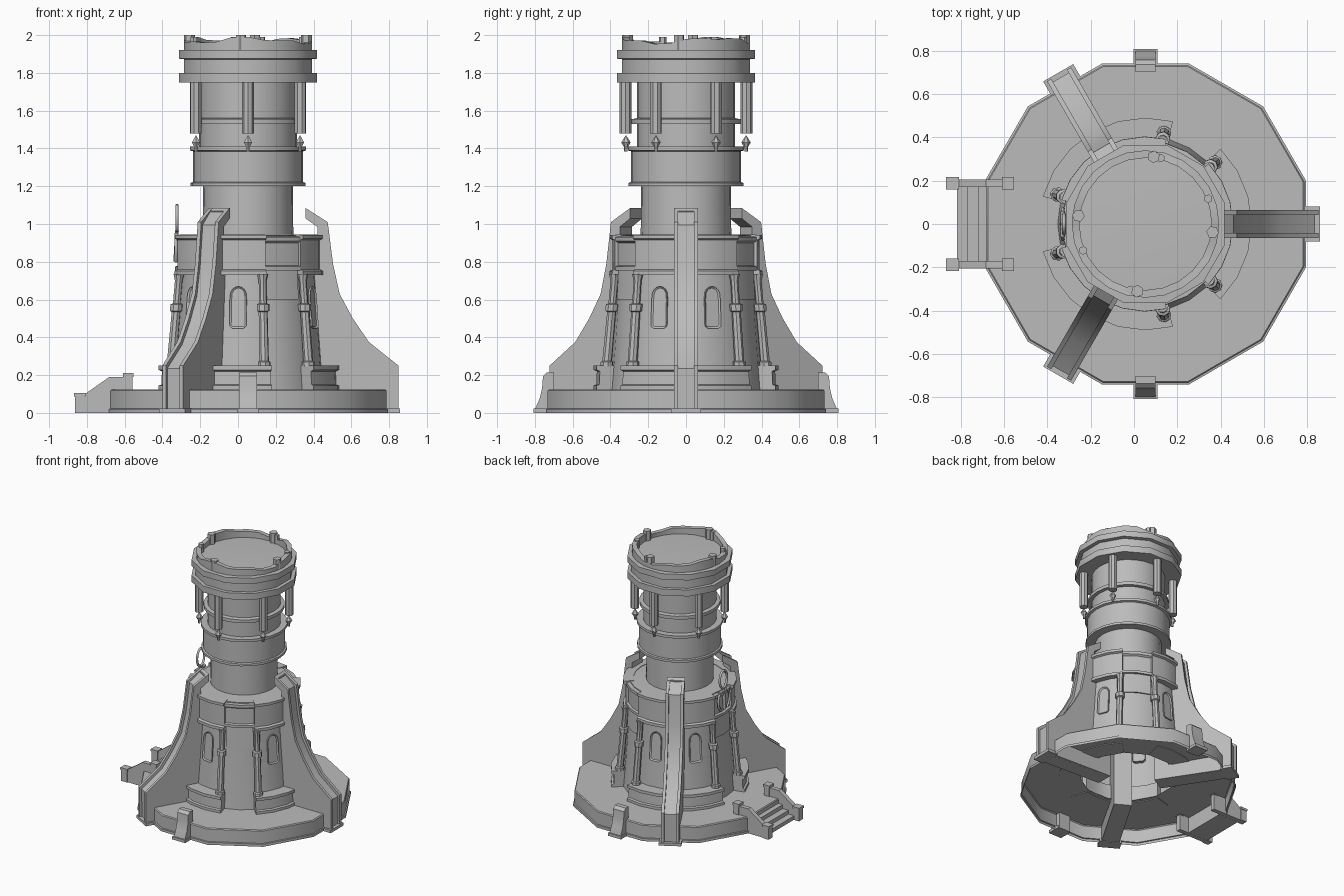
import bpy, bmesh, math
from mathutils import Matrix, Vector

CX = 0.053                       # tower axis offset along x
cube = bpy.data.objects.get("Cube")
if cube:
    bpy.data.objects.remove(cube, do_unlink=True)

stone = bpy.data.materials.new("grey_stone")
stone.use_nodes = True
GREY = (0.5, 0.5, 0.5, 1)
stone.diffuse_color = GREY
stone.node_tree.nodes["Principled BSDF"].inputs["Base Color"].default_value = GREY


def finish(name, bm, angle=0.0, smooth=35):
    """Turn the part about the tower axis and add it to the scene."""
    bmesh.ops.recalc_face_normals(bm, faces=bm.faces)
    bm.transform(Matrix.Translation((CX, 0, 0)) @ Matrix.Rotation(math.radians(angle), 4, 'Z'))
    me = bpy.data.meshes.new(name)
    bm.to_mesh(me)
    bm.free()
    me.materials.append(stone)
    ob = bpy.data.objects.new(name, me)
    bpy.context.collection.objects.link(ob)
    bpy.ops.object.select_all(action='DESELECT')
    ob.select_set(True)
    bpy.context.view_layer.objects.active = ob
    bpy.ops.object.shade_smooth_by_angle(angle=math.radians(smooth))
    return ob


def lathe(name, profile, segs, start=0.0, sweep=360.0, angle=0.0, top=False):
    """Revolve (radius, z) points; a partial sweep takes a closed profile with end caps."""
    bm = bmesh.new()
    full = sweep == 360.0
    rings = []
    for i in range(segs if full else segs + 1):
        a = math.radians(start + sweep * i / segs)
        rings.append([bm.verts.new((r * math.cos(a), r * math.sin(a), z)) for r, z in profile])
    n = len(profile)
    for i in range(segs):
        a, b = rings[i], rings[(i + 1) % len(rings)]
        for j in range(n - 1 if full else n):
            k = (j + 1) % n
            bm.faces.new((a[j], b[j], b[k], a[k]))
    if not full:
        bm.faces.new(rings[0])
        bm.faces.new(rings[-1])
    if top:
        bm.faces.new([r[-1] for r in rings])
    return finish(name, bm, angle)


def slab(name, pts, half, angle=0.0, y=0.0, smooth=35):
    """Extrude an (x, z) outline sideways to a slab of the given half width."""
    bm = bmesh.new()
    a = [bm.verts.new((px, y - half, pz)) for px, pz in pts]
    b = [bm.verts.new((px, y + half, pz)) for px, pz in pts]
    bm.faces.new(a)
    bm.faces.new(b)
    for i in range(len(pts)):
        j = (i + 1) % len(pts)
        bm.faces.new((a[i], a[j], b[j], b[i]))
    return finish(name, bm, angle, smooth)


def box(name, x0, x1, z0, z1, half, angle=0.0, y=0.0):
    return slab(name, [(x0, z0), (x1, z0), (x1, z1), (x0, z1)], half, angle, y)


def rod(name, stations, segs, angle=0.0):
    """Round post through (x, z, radius) stations."""
    bm = bmesh.new()
    rings = []
    for x, z, r in stations:
        rings.append([bm.verts.new((x + r * math.cos(2 * math.pi * k / segs),
                                    r * math.sin(2 * math.pi * k / segs), z)) for k in range(segs)])
    for a, b in zip(rings, rings[1:]):
        for k in range(segs):
            m = (k + 1) % segs
            bm.faces.new((a[k], a[m], b[m], b[k]))
    bm.faces.new(rings[0])
    bm.faces.new(rings[-1])
    return finish(name, bm, angle)


def tube(name, pts, radius, closed=False):
    """Beveled curve through points already in world space."""
    cu = bpy.data.curves.new(name, 'CURVE')
    cu.dimensions = '3D'
    cu.bevel_depth = radius
    cu.bevel_resolution = 1
    sp = cu.splines.new('POLY')
    sp.points.add(len(pts) - 1)
    for p, co in zip(sp.points, pts):
        p.co = (*co, 1)
    sp.use_cyclic_u = closed
    cu.use_fill_caps = True
    cu.materials.append(stone)
    bpy.context.collection.objects.link(bpy.data.objects.new(name, cu))


# Hollow platform, open underneath
lathe("platform", [(0.767, 0), (0.767, 0.02), (0.758, 0.022), (0.758, 0.118),
                   (0.752, 0.125), (0.34, 0.125)], 12, start=15)

# Tower shaft
lathe("lower_core", [(0.405, 0.125), (0.395, 0.25), (0.36, 0.73), (0.355, 0.94), (0.235, 0.945)], 24)
lathe("shaft", [(0.24, 0.94), (0.237, 1.2)], 24)
lathe("middle_band", [(0.237, 1.2), (0.304, 1.2), (0.304, 1.218), (0.292, 1.222), (0.292, 1.385),
                      (0.308, 1.39), (0.308, 1.41), (0.25, 1.41)], 24)
lathe("upper_shaft", [(0.26, 1.4), (0.26, 1.53), (0.288, 1.53), (0.288, 1.555),
                      (0.26, 1.56), (0.26, 1.76)], 24)

# Crown with two rims, floor and broken parapet
lathe("crown", [(0.25, 1.75), (0.378, 1.75), (0.378, 1.8), (0.35, 1.8), (0.35, 1.872),
                (0.378, 1.875), (0.378, 1.92), (0.29, 1.925)], 12, start=15, top=True)
parapet = lathe("parapet", [(0.34, 1.9), (0.34, 1.98), (0.305, 1.98), (0.305, 1.9)], 24, start=15)
for v in parapet.data.vertices:
    if v.co.z > 1.95:
        a = math.atan2(v.co.y, v.co.x - CX)
        v.co.z = 1.972 + 0.014 * math.sin(3 * a) + 0.009 * math.sin(7 * a + 1)
for k in range(4):
    rod("crown_post", [(0.312, 1.91, 0.029), (0.312, 2.0, 0.029)], 6, -7 + 90 * k)
for a in (77, 22, -103, 203):
    rod("small_crown_post", [(0.312, 1.91, 0.02), (0.312, 1.99, 0.02)], 6, a)

# Hanging posts with pointed finials beneath
for k in range(6):
    a = 30 + 60 * k
    rod("hanging_post", [(0.32, 1.478, 0.031), (0.32, 1.76, 0.031)], 8, a)
    rod("finial", [(0.318, 1.385, 0.009), (0.318, 1.405, 0.009), (0.318, 1.432, 0.025),
                   (0.318, 1.468, 0.002)], 6, a)

# Buttress outlines (radius from the axis, height)
OUTER = [(0.797, 0.25), (0.64, 0.375), (0.555, 0.5), (0.485, 0.63), (0.45, 0.79), (0.422, 1.01)]
INNER = [(0.304, 1.085), (0.304, 1.03), (0.367, 0.985), (0.367, 0.93), (0.22, 0.9), (0.22, 0.02)]
rail_outline = [(0.797, 0)] + OUTER + INNER
body_outline = [(0.78, 0)] + [(r - 0.016, z - 0.014) for r, z in OUTER] + INNER
arch = [(0.045, 0.46), (0.045, 0.6)]
arch += [(0.045 * math.cos(t * math.pi / 8), 0.615 + 0.055 * math.sin(t * math.pi / 8)) for t in range(1, 8)]
arch += [(-0.045, 0.6), (-0.045, 0.46), (-0.03, 0.448), (0.03, 0.448)]

for base in (0, 120, 240):
    # Buttress: channel between two rails, with a foot
    slab("buttress_body", body_outline, 0.045, base)
    for s in (-1, 1):
        slab("buttress_rail", rail_outline, 0.011, base, s * 0.053)
    box("buttress_cap", 0.306, 0.33, 1.04, 1.07, 0.06, base)
    box("buttress_foot", 0.72, 0.805, 0, 0.022, 0.08, base)
    # Pedestal and upper drum panel
    lathe("pedestal", [(0.36, 0.12), (0.49, 0.12), (0.49, 0.145), (0.475, 0.15), (0.472, 0.22),
                       (0.49, 0.228), (0.49, 0.25), (0.36, 0.25)], 6, -45, 90, base)
    lathe("drum_panel", [(0.33, 0.73), (0.404, 0.73), (0.404, 0.752), (0.388, 0.76), (0.388, 0.915),
                         (0.403, 0.922), (0.403, 0.942), (0.33, 0.945)], 6, -44, 88, base)
    # Narrow drum panel and collar between the buttresses
    lathe("narrow_panel", [(0.33, 0.755), (0.386, 0.755), (0.386, 0.775), (0.37, 0.78), (0.37, 0.9),
                           (0.384, 0.91), (0.384, 0.932), (0.33, 0.935)], 2, -16, 32, base + 60)
    lathe("collar", [(0.33, 0.6), (0.379, 0.6), (0.37, 0.756), (0.33, 0.756)], 2, -15, 30, base + 60)
    for s in (-1, 1):
        # Leaning pillar
        rod("pillar", [(0.428, 0.245, 0.034), (0.427, 0.27, 0.034), (0.426, 0.275, 0.026),
                       (0.402, 0.535, 0.024), (0.402, 0.54, 0.034), (0.399, 0.575, 0.034),
                       (0.398, 0.58, 0.021), (0.387, 0.7, 0.021), (0.386, 0.735, 0.03)],
            8, base + 60 + s * 18.5)
        # Arched window with a sunken pane
        bm = bmesh.new()
        out = lambda z: 0.386 - (z - 0.448) * 0.07
        front = bm.faces.new([bm.verts.new((out(z), y, z)) for y, z in arch])
        back = [bm.verts.new((0.35, y, z)) for y, z in arch]
        fv = list(front.verts)
        for i in range(len(arch)):
            j = (i + 1) % len(arch)
            bm.faces.new((fv[i], fv[j], back[j], back[i]))
        front.normal_update()
        bmesh.ops.inset_individual(bm, faces=[front], thickness=0.009)
        bmesh.ops.translate(bm, verts=front.verts, vec=Vector((-0.008, 0, 0)))
        finish("arched_window", bm, base + s * 22)

# Small curved kerb blocks at front and back
for a in (-90, 90):
    slab("kerb_block", [(0.7, 0), (0.8, 0), (0.797, 0.025), (0.775, 0.075), (0.762, 0.13),
                        (0.757, 0.195), (0.735, 0.215), (0.7, 0.215)], 0.047, a)
    box("kerb_foot", 0.71, 0.808, 0, 0.022, 0.056, a)

# Entrance stairs with side walls and newel posts (built outward, turned to the -x side)
for i in range(4):
    box("stair_step", 0.7, 0.87 - 0.05 * i, 0.03 * i, 0.03 * (i + 1), 0.17, 180)
for s in (-1, 1):
    y = s * 0.188
    slab("stair_wall", [(0.62, 0), (0.88, 0), (0.87, 0.095), (0.735, 0.19), (0.62, 0.19)], 0.017, 180, y)
    box("low_newel", 0.865, 0.915, 0, 0.092, 0.024, 180, y)
    box("low_newel_cap", 0.86, 0.92, 0.088, 0.105, 0.028, 180, y)
    box("high_newel", 0.612, 0.656, 0.12, 0.195, 0.024, 180, y)
    box("high_newel_cap", 0.607, 0.661, 0.19, 0.21, 0.028, 180, y)

# Open ring ornament with curved prongs above the entrance
OX = CX - 0.376
ring = [(OX, 0.045 * math.cos(t * math.pi / 8), 1.03 + 0.068 * math.sin(t * math.pi / 8)) for t in range(16)]
tube("ornament_ring", ring, 0.009, True)
tube("ornament_stem", [(OX, 0, 0.965), (OX - 0.01, 0, 0.8)], 0.011)
tube("ornament_bar", [(OX - 0.005, -0.06, 0.945), (OX - 0.005, 0.06, 0.945)], 0.01)
for s in (-1, 1):
    tube("ornament_prong", [(OX - 0.005, s * y, z) for y, z in
                            ((0.02, 0.95), (0.055, 0.93), (0.07, 0.89), (0.065, 0.84), (0.04, 0.8))], 0.009)
